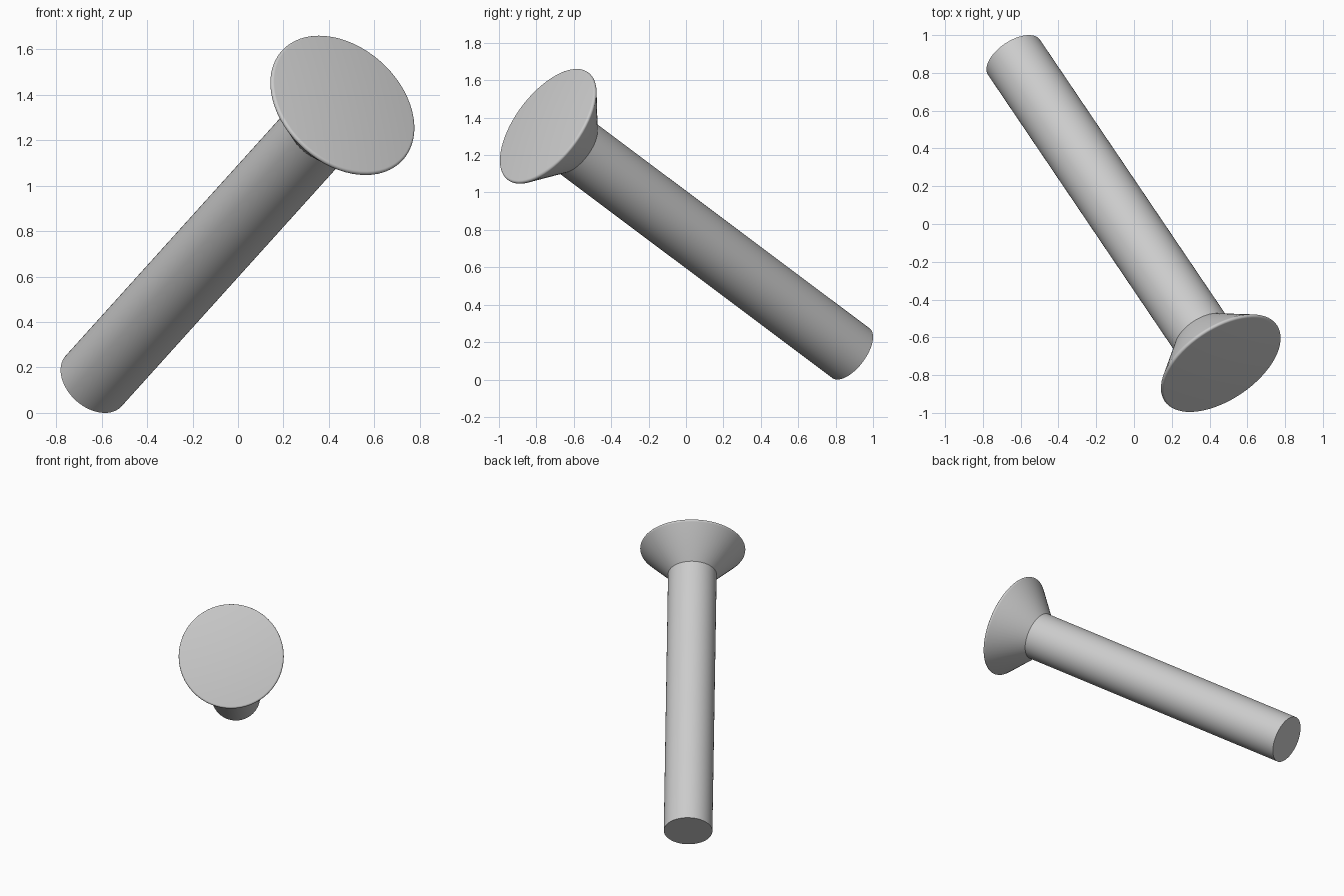
import bpy, bmesh, math
from mathutils import Vector

cube = bpy.data.objects.get("Cube")
if cube:
    bpy.data.objects.remove(cube, do_unlink=True)

SEGMENTS = 64
HEAD = Vector((0.465, -0.745, 1.36))     # centre of the flat head face
TAIL = Vector((-0.635, 0.882, 0.141))    # centre of the shaft end
HEAD_R, SHAFT_R, HEAD_H = 0.359, 0.166, 0.22
axis = TAIL - HEAD
length = axis.length

steel = bpy.data.materials.new("grey steel")
steel.use_nodes = True
colour = (0.6, 0.6, 0.6, 1)
steel.diffuse_color = colour
steel.node_tree.nodes["Principled BSDF"].inputs["Base Color"].default_value = colour


def lathe(name, profile):
    """Spin (radius, distance) rings about the rivet axis, capping both ends."""
    bm = bmesh.new()
    rings = []
    for r, z in profile:
        angles = [math.tau * i / SEGMENTS for i in range(SEGMENTS)]
        rings.append([bm.verts.new((r * math.cos(a), r * math.sin(a), z)) for a in angles])
    for a, b in zip(rings, rings[1:]):
        for i in range(SEGMENTS):
            j = (i + 1) % SEGMENTS
            bm.faces.new((a[i], a[j], b[j], b[i]))
    bm.faces.new(rings[0][::-1])
    bm.faces.new(rings[-1])
    bmesh.ops.recalc_face_normals(bm, faces=bm.faces)
    mesh = bpy.data.meshes.new(name)
    bm.to_mesh(mesh)
    bm.free()
    mesh.materials.append(steel)
    obj = bpy.data.objects.new(name, mesh)
    bpy.context.collection.objects.link(obj)
    obj.location = HEAD
    obj.rotation_mode = "QUATERNION"
    obj.rotation_quaternion = axis.to_track_quat("Z", "Y")
    bpy.ops.object.select_all(action="DESELECT")
    obj.select_set(True)
    bpy.context.view_layer.objects.active = obj
    bpy.ops.object.shade_smooth_by_angle(angle=math.radians(30))
    return obj


# Countersunk head, rounded rim, running into the shaft in one skin
rim = 0.012
rim_points = [(HEAD_R - rim + rim * math.sin(t), rim - rim * math.cos(t))
              for t in (math.radians(22.5 * k) for k in range(7))]
lathe("countersunk_rivet", rim_points + [(SHAFT_R, HEAD_H), (SHAFT_R, length)])
